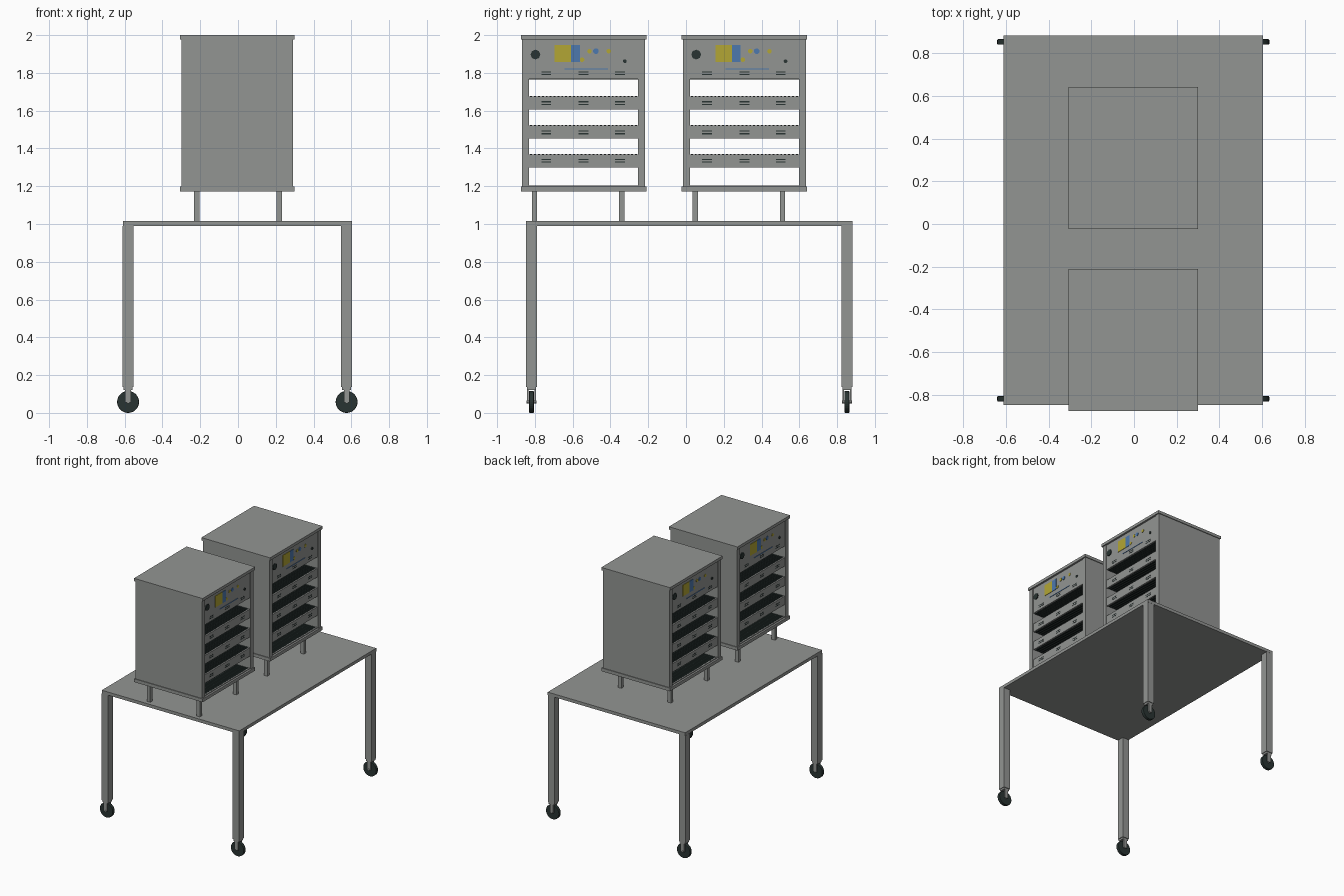
import bpy, bmesh, math
from mathutils import Matrix, Vector

if "Cube" in bpy.data.objects:
    bpy.data.objects.remove(bpy.data.objects["Cube"])


def material(name, rgb):
    m = bpy.data.materials.new(name)
    m.diffuse_color = (*rgb, 1)
    m.use_nodes = True
    m.node_tree.nodes["Principled BSDF"].inputs["Base Color"].default_value = m.diffuse_color
    return m


GREY = material("steel grey", (0.29, 0.30, 0.29))
DARK = material("dark rubber", (0.022, 0.034, 0.032))
YELLOW = material("yellow", (0.45, 0.38, 0.035))
BLUE = material("blue", (0.075, 0.19, 0.42))


def finish(name, bm, mat):
    me = bpy.data.meshes.new(name)
    bm.to_mesh(me)
    bm.free()
    me.materials.append(mat)
    ob = bpy.data.objects.new(name, me)
    bpy.context.collection.objects.link(ob)
    return ob


def boxes(name, mat, spans, xf=Matrix()):
    """One object from boxes given as (x0, x1, y0, y1, z0, z1)."""
    bm = bmesh.new()
    for x0, x1, y0, y1, z0, z1 in spans:
        size = Matrix.Diagonal((x1 - x0, y1 - y0, z1 - z0, 1))
        mid = Matrix.Translation(((x0 + x1) / 2, (y0 + y1) / 2, (z0 + z1) / 2))
        bmesh.ops.create_cube(bm, size=1, matrix=xf @ mid @ size)
    return finish(name, bm, mat)


def discs(name, mat, items, axis, xf=Matrix(), seg=16):
    """One object from cylinders given as (x, y, z, radius, depth) along an axis."""
    rot = Vector((0, 0, 1)).rotation_difference(Vector(axis)).to_matrix().to_4x4()
    bm = bmesh.new()
    for x, y, z, r, d in items:
        bmesh.ops.create_cone(bm, cap_ends=True, segments=seg, radius1=r, radius2=r,
                              depth=d, matrix=xf @ Matrix.Translation((x, y, z)) @ rot)
    return finish(name, bm, mat)


# table top
boxes("table_top", GREY, [(-0.61, 0.604, -0.847, 0.882, 0.99, 1.015)])

# table legs with casters
for sx, x in (("left", -0.582), ("right", 0.575)):
    for sy, y in (("front", -0.818), ("back", 0.852)):
        tag = f"{sy}_{sx}"
        boxes(tag + "_leg", GREY, [(x - 0.029, x + 0.029, y - 0.029, y + 0.029, 0.137, 0.99)])
        boxes(tag + "_caster_fork", GREY,
              [(x - 0.024, x + 0.024, y - 0.024, y + 0.024, 0.122, 0.137)] +
              [(x - 0.015, x + 0.015, y + s - 0.004, y + s + 0.004, 0.055, 0.122)
               for s in (-0.02, 0.02)])
        wheel = discs(tag + "_wheel", DARK, [(x, y, 0.058, 0.058, 0.026)], (0, 1, 0), seg=32)
        bev = wheel.modifiers.new("rim", 'BEVEL')
        bev.width, bev.segments, bev.limit_method = 0.004, 2, 'ANGLE'
        discs(tag + "_axle", GREY, [(x, y, 0.058, 0.008, 0.052)], (0, 1, 0))

# cabinet dimensions, local origin at the cabinet centre
HX, HY = 0.303, 0.332         # plate half sizes
BX, BY = 0.294, 0.326         # body half sizes
OPEN = 0.288                  # half width of the side openings
FACE = BX - 0.006             # plane of the side panels
BARS = [(1.607, 1.676), (1.453, 1.522), (1.300, 1.368)]
PANEL = (1.767, 1.977)


def cabinet(tag, cy):
    at = Matrix.Translation((-0.004, cy, 0))
    # end plates, feet and closed front/back walls
    boxes(tag + "_top_plate", GREY, [(-HX, HX, -HY, HY, 1.977, 2.0)], at)
    boxes(tag + "_bottom_plate", GREY, [(-HX, HX, -HY, HY, 1.172, 1.198)], at)
    boxes(tag + "_feet", GREY, [(x - 0.015, x + 0.015, y - 0.014, y + 0.014, 1.015, 1.172)
                                for x in (-0.215, 0.223) for y in (-0.26, 0.202)], at)
    boxes(tag + "_walls", GREY, [(-BX, BX, min(s * BY, s * OPEN), max(s * BY, s * OPEN),
                                  1.198, 1.977) for s in (-1, 1)], at)
    # control head above the openings
    boxes(tag + "_control_head", GREY, [(-FACE, FACE, -OPEN, OPEN, *PANEL)], at)

    # dark slatted shelves, ridged above and below
    slabs, slats = [], []
    inner = FACE - 0.012
    tiers = [(1.198, 1.203)] + BARS + [(1.765, 1.768)]
    for z0, z1 in tiers:
        lift = min(0.006, (z1 - z0) / 3)
        slabs.append((-inner, inner, -OPEN, OPEN, z0 + lift, z1 - lift))
        for i in range(28):
            y = -OPEN + (i + 0.5) * 2 * OPEN / 28
            slats.append((-inner, inner, y - 0.005, y + 0.005, z0 - 0.001, z1 + 0.002))
    boxes(tag + "_shelves", DARK, slabs, at)
    boxes(tag + "_shelf_slats", DARK, slats, at)

    # side details, repeated on both open sides by a half turn
    for side, turn in (("right", 0), ("left", math.pi)):
        xf = at @ Matrix.Rotation(turn, 4, 'Z')
        n = f"{tag}_{side}"
        p0, p1 = FACE - 0.001, FACE + 0.003
        boxes(n + "_shelf_bars", GREY,
              [(inner, FACE, -OPEN, OPEN, z0, z1) for z0, z1 in BARS] +
              [(inner, FACE, -OPEN, OPEN, 1.198, 1.204)], xf)
        boxes(n + "_vent_slits", DARK,
              [(p0, FACE + 0.001, y - 0.026, y + 0.026, z + k - 0.003, z + k + 0.003)
               for z in (1.798, 1.64, 1.485, 1.335)
               for y in (-0.198, 0.0, 0.193) for k in (-0.007, 0.007)], xf)
        # painted plates and indicator lights
        boxes(n + "_yellow_plate", YELLOW, [(p0, p1, -0.153, -0.066, 1.857, 1.947)], xf)
        boxes(n + "_blue_plate", BLUE, [(p0, p1, -0.066, -0.02, 1.857, 1.947)], xf)
        discs(n + "_yellow_lights", YELLOW,
              [(FACE, y, z, 0.012, 0.006)
               for y, z in ((-0.008, 1.87), (0.031, 1.915), (0.133, 1.915))], (1, 0, 0), xf)
        discs(n + "_blue_light", BLUE, [(FACE, 0.065, 1.915, 0.015, 0.006)], (1, 0, 0), xf)
        boxes(n + "_blue_strip", BLUE, [(p0, p1, -0.1, 0.13, 1.818, 1.823)], xf)
        # power inlet and push button
        discs(n + "_power_inlet", DARK, [(FACE, -0.255, 1.897, 0.026, 0.012)],
              (1, 0, 0), xf, seg=8)
        discs(n + "_push_button", DARK, [(FACE, 0.218, 1.862, 0.01, 0.012)], (1, 0, 0), xf)


cabinet("front_cabinet", -0.542)
cabinet("back_cabinet", 0.309)
